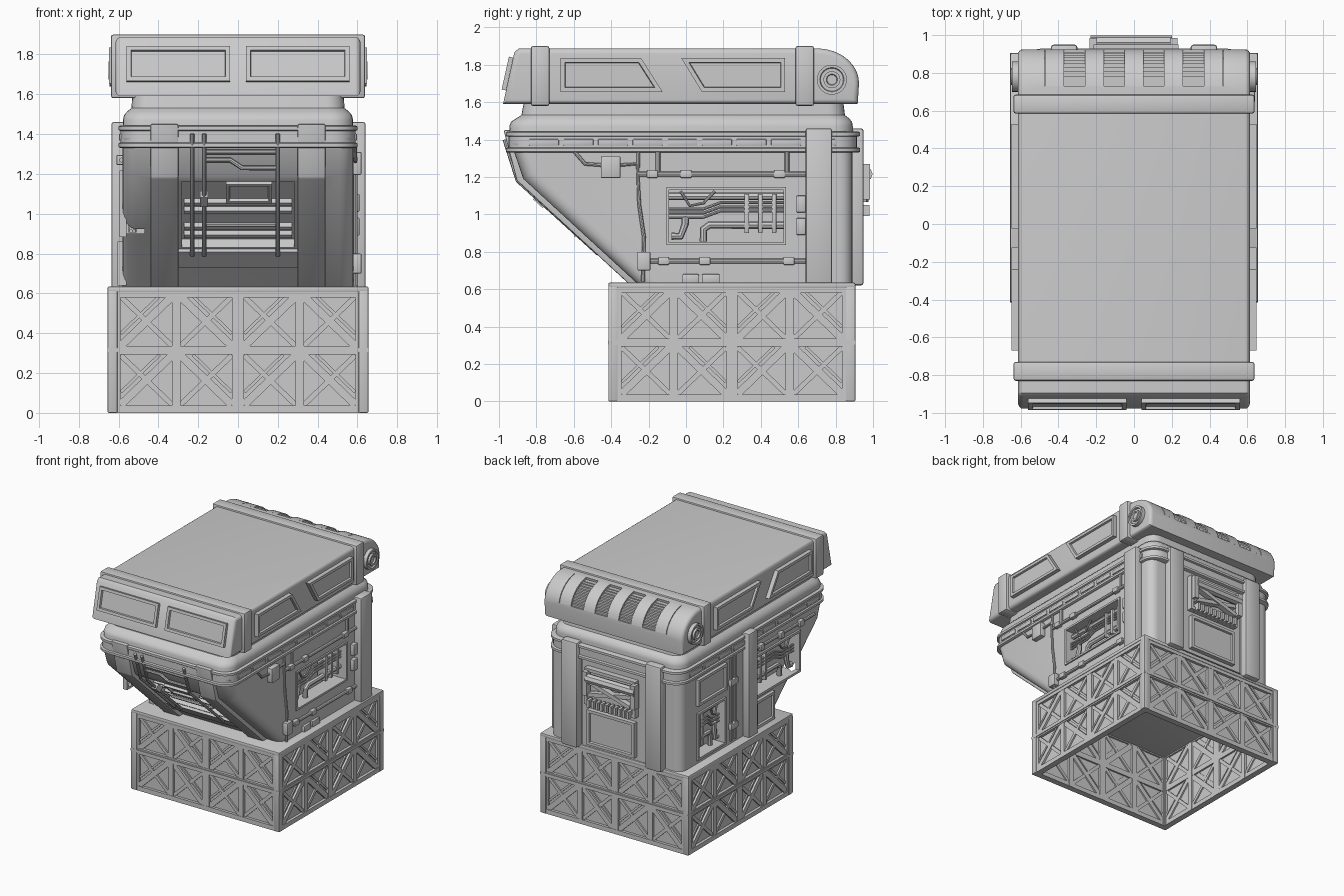
import bpy, bmesh, math
from mathutils import Vector, Matrix

if "Cube" in bpy.data.objects:
    bpy.data.objects.remove(bpy.data.objects["Cube"])

X, Y, Z = Vector((1, 0, 0)), Vector((0, 1, 0)), Vector((0, 0, 1))

def basis(o, u, v, w):
    M = Matrix((u, v, w)).transposed().to_4x4()
    M.translation = Vector(o)
    return M

I4 = Matrix()
SIDE = {s: basis((0, 0, 0), Y, Z, X * s) for s in (1, -1)}      # local: y, z, outward
BACK = basis((0, 0, 0), X, Z, Y)
sv = Vector((0, -.736, .677))
SLANT = basis((0, -.25, .62), X, sv, X.cross(sv))               # lower sloping front
cv = Vector((0, .06, .27)).normalized()
CAPF = basis((0, -.942, 1.75), X, cv, X.cross(cv))              # leaning cap front

def finish(name, bm, bevel=0, segs=2):
    bmesh.ops.recalc_face_normals(bm, faces=bm.faces)
    if bevel:
        bmesh.ops.bevel(bm, geom=bm.edges[:], offset=bevel, segments=segs, profile=.5, affect='EDGES')
    me = bpy.data.meshes.new(name)
    bm.to_mesh(me)
    bm.free()
    ob = bpy.data.objects.new(name, me)
    bpy.context.collection.objects.link(ob)
    return ob

def add_box(bm, M, u, v, w, ang=0):
    c = Vector(((u[0] + u[1]) / 2, (v[0] + v[1]) / 2, (w[0] + w[1]) / 2))
    S = Matrix.Diagonal((u[1] - u[0], v[1] - v[0], w[1] - w[0], 1))
    bmesh.ops.create_cube(bm, size=1, matrix=M @ Matrix.Translation(c) @ Matrix.Rotation(ang, 4, 'Z') @ S)

def boxes(name, items, M=I4, bevel=.006):
    bm = bmesh.new()
    for it in items:
        add_box(bm, M, *it)
    return finish(name, bm, bevel)

def ring(bm, M, u, v, w, t):
    for a in ((u[0] - t, u[0]), (u[1], u[1] + t)):
        add_box(bm, M, a, (v[0] - t, v[1] + t), w)
    for b in ((v[0] - t, v[0]), (v[1], v[1] + t)):
        add_box(bm, M, u, b, w)

def prism(bm, M, pts, w0, w1):
    lo = [bm.verts.new(M @ Vector((a, b, w0))) for a, b in pts]
    hi = [bm.verts.new(M @ Vector((a, b, w1))) for a, b in pts]
    n = len(pts)
    fs = [bm.faces.new(lo[::-1]), bm.faces.new(hi)]
    fs += [bm.faces.new((lo[i], lo[(i + 1) % n], hi[(i + 1) % n], hi[i])) for i in range(n)]
    bmesh.ops.recalc_face_normals(bm, faces=fs)
    return fs[1]

def panel(bm, M, pts, w0, w1, inset=.022, depth=.015):
    f = prism(bm, M, pts, w0, w1)
    bmesh.ops.inset_region(bm, faces=[f], thickness=inset, use_even_offset=True)
    bmesh.ops.inset_region(bm, faces=[f], thickness=.004, use_even_offset=True)
    bmesh.ops.translate(bm, verts=f.verts[:], vec=M.to_3x3() @ Vector((0, 0, -depth)))

def rect(u0, u1, v0, v1):
    return [(u0, v0), (u1, v0), (u1, v1), (u0, v1)]

def loft(name, secs):
    # stacked rounded rectangles: z, half width, y front, y back, corner radius
    bm, rows = bmesh.new(), []
    for z, hx, y0, y1, r in secs:
        row = []
        for k, (cx, cy) in enumerate(((hx - r, y1 - r), (r - hx, y1 - r), (r - hx, y0 + r), (hx - r, y0 + r))):
            for j in range(7):
                a = math.pi / 2 * (k + j / 6)
                row.append(bm.verts.new((cx + r * math.cos(a), cy + r * math.sin(a), z)))
        rows.append(row)
    for a, b in zip(rows, rows[1:]):
        for i in range(28):
            bm.faces.new((a[i], a[(i + 1) % 28], b[(i + 1) % 28], b[i]))
    bm.faces.new(rows[0]); bm.faces.new(rows[-1])
    return finish(name, bm)

def pipes(name, M, paths, r):
    cu = bpy.data.curves.new(name, 'CURVE')
    cu.dimensions, cu.bevel_depth, cu.bevel_resolution, cu.use_fill_caps = '3D', r, 2, True
    for p in paths:
        sp = cu.splines.new('POLY')
        sp.points.add(len(p) - 1)
        for q, c in zip(sp.points, p):
            q.co = (*(M @ Vector(c)), 1)
    tmp = bpy.data.objects.new(name + "_path", cu)
    bpy.context.collection.objects.link(tmp)
    bpy.context.view_layer.update()
    me = bpy.data.meshes.new_from_object(tmp.evaluated_get(bpy.context.evaluated_depsgraph_get()))
    bpy.data.objects.remove(tmp)
    ob = bpy.data.objects.new(name, me)
    bpy.context.collection.objects.link(ob)

def cut(ob, bm):
    c = finish("cutter", bm)
    c.hide_render = True
    m = ob.modifiers.new("cut", 'BOOLEAN')
    m.object, m.operation, m.solver = c, 'DIFFERENCE', 'EXACT'
    bpy.context.view_layer.update()
    me = bpy.data.meshes.new_from_object(ob.evaluated_get(bpy.context.evaluated_depsgraph_get()))
    ob.modifiers.clear()
    ob.data = me
    bpy.data.objects.remove(c)

# Truss base: four walls of braced cells on thin backing sheets
bm = bmesh.new()
for o, u, w in (((0, -.41, 0), X, -Y), ((0, .90, 0), X, Y), ((.65, .245, 0), Y, X), ((-.65, .245, 0), Y, -X)):
    M = basis(o, u, Z, w)
    add_box(bm, M, (-.63, .63), (.01, .61), (-.034, -.022))
    for c, h in ((0, .03), (-.31, .022), (.31, .022), (-.62, .03), (.62, .03)):
        add_box(bm, M, (c - h, c + h), (0, .62), (-.05, -.002))
    for z, h in ((.018, .018), (.315, .022), (.6, .02)):
        add_box(bm, M, (-.62, .62), (z - h, z + h), (-.048, 0))
    for i, c in enumerate((-.46, -.16, .16, .46)):
        for z in (.165, .46):
            a = math.atan2(.26, .27) * (1 if i % 2 == 0 else -1)
            add_box(bm, M, (c - .18, c + .18), (z - .02, z + .02), (-.046, -.005), a)
            add_box(bm, M, (c - .18, c + .18), (z - .013, z + .013), (-.044, -.01), -a)
            dx, dz = -.045 * math.sin(a), .045 * math.cos(a)
            add_box(bm, M, (c + dx - .135, c + dx + .135), (z + dz - .008, z + dz + .008), (-.04, -.012), a)
finish("truss_walls", bm)
boxes("base_plate", [((-.655, .655), (-.415, .905), (.605, .635)),
                     ((-.64, .64), (-.40, .89), (.59, .61))], bevel=.008)
bm = bmesh.new()
ring(bm, I4, (-.63, .63), (-.39, .88), (.305, .325), .026)
finish("base_mid_rail", bm)
boxes("base_corner_posts", [((x - .025, x + .025), (y - .025, y + .025), (0, .62))
                            for x in (-.63, .63) for y in (-.39, .88)])

# Main hull with sloping front
bm = bmesh.new()
prism(bm, SIDE[1], [(-.935, 1.38), (-.87, 1.19), (-.25, .62), (.89, .62), (.89, 1.38)], -.58, .58)
ed = [e for e in bm.edges if abs(e.verts[0].co.z - e.verts[1].co.z) > .1]
bmesh.ops.bevel(bm, geom=ed, offset=.07, segments=5, profile=.5, affect='EDGES')
hull = finish("hull", bm)
bm = bmesh.new()
add_box(bm, SIDE[1], (-.09, .52), (.85, 1.13), (.47, .7))
add_box(bm, SIDE[-1], (-.58, -.05), (.90, 1.20), (.47, .7))
add_box(bm, SIDE[-1], (.36, .68), (.68, 1.02), (.49, .7))
add_box(bm, SLANT, (-.28, .28), (.31, .80), (-.06, .2))
cut(hull, bm)

# Shoulder, neck and belt rails
loft("shoulder", [(1.34, .575, -.935, .89, .11), (1.47, .578, -.945, .892, .11), (1.495, .572, -.935, .888, .11),
                  (1.515, .555, -.905, .87, .1), (1.53, .535, -.88, .85, .09), (1.61, .53, -.865, .84, .09)])
loft("belt_core", [(1.335, .59, -.95, .915, .12), (1.435, .59, -.95, .915, .12)])
for n, z in (("upper", 1.415), ("lower", 1.33)):
    loft(n + "_belt_rail", [(z, .59, -.955, .92, .12), (z + .005, .6, -.962, .93, .12),
                            (z + .023, .6, -.962, .93, .12), (z + .028, .59, -.955, .92, .12)])
for s in (1, -1):
    boxes("belt_slots", [((-.84 + i * .185, -.68 + i * .185), (1.368, 1.402), (.58, .597)) for i in range(9)],
          SIDE[s], .004)

# Straps: bent front pair, rear pair, one on each flank
bm = bmesh.new()
for x in (-.44, .30):
    prism(bm, SIDE[1], [(-.975, 1.45), (-.905, 1.18), (-.275, .60), (-.2, .60), (-.85, 1.20), (-.90, 1.45)], x, x + .14)
finish("front_straps", bm, .008)
boxes("rear_straps", [((x, x + .14), (.85, .95), (.62, 1.46)) for x in (-.44, .30)], bevel=.015)
boxes("right_strap", [((.55, .64), (.64, .78), (.62, 1.46))], bevel=.01)
boxes("left_strap", [((-.635, -.55), (0, .11), (.62, 1.46))], bevel=.01)

# Cap with rounded rear
def arc(k, a0=0, a1=90, n=10):
    return [(.70 + .225 * k * math.cos(t), 1.70 + .187 * k * math.sin(t))
            for t in (math.radians(a0 + (a1 - a0) * i / n) for i in range(n + 1))]
bm = bmesh.new()
prism(bm, SIDE[1], [(-.978, 1.59), (-.918, 1.865), (-.895, 1.887)] + arc(1)[::-1] + [(.918, 1.59)], -.615, .615)
ed = [e for e in bm.edges if abs(e.verts[0].co.x - e.verts[1].co.x) < .01]
bmesh.ops.bevel(bm, geom=ed, offset=.028, segments=4, profile=.5, affect='EDGES')
cap = finish("cap", bm)
bm = bmesh.new()
prism(bm, SIDE[1], arc(.8, 8, 82) + arc(1.2, 8, 82)[::-1], -.475, .475)
cut(cap, bm)
boxes("cap_bands", [((-.638, .638), (y, y + .1), (1.58, 1.9)) for y in (-.83, .585)], bevel=.012)

# Rear vent ribs and fins
bm = bmesh.new()
for x in (-.42, -.21, 0, .21, .42):
    prism(bm, SIDE[1], arc(.75, 8, 82) + arc(1.0, 8, 82)[::-1], x - .05, x + .05)
finish("vent_ribs", bm)
bm = bmesh.new()
for y, z in arc(.87, 12, 78, 9):
    add_box(bm, I4, (-.47, .47), (y - .03, y + .02), (z - .007, z + .007))
finish("vent_fins", bm)

# Cap windows and round side hubs
bm = bmesh.new()
for x in (-.56, .04):
    panel(bm, CAPF, rect(x, x + .52, -.09, .09), -.02, .025)
for s in (1, -1):
    panel(bm, SIDE[s], [(-.67, 1.655), (-.125, 1.655), (-.24, 1.835), (-.67, 1.835)], .59, .648)
    panel(bm, SIDE[s], [(.085, 1.655), (.53, 1.655), (.53, 1.835), (-.025, 1.835)], .59, .648)
finish("cap_windows", bm)
bm = bmesh.new()
for s in (1, -1):
    for r, w in ((.08, .645), (.045, .65)):
        c = [(.78 + r * math.cos(i * math.pi / 16), 1.72 + r * math.sin(i * math.pi / 16)) for i in range(32)]
        panel(bm, SIDE[s], c, .58, w, .015, .012)
finish("side_hubs", bm)

# Right flank: opening frame, pipes, cable run and boxes
R = SIDE[1]
bm = bmesh.new()
ring(bm, R, (-.09, .52), (.85, 1.13), (.56, .592), .015)
finish("right_opening_frame", bm)
pipes("right_rails", R, [[(-.25, 1.215, .59), (.65, 1.215, .59)], [(-.2, .75, .59), (.65, .75, .59)],
                         [(-.15, 1.21, .585), (-.15, 1.35, .585)], [(.54, 1.21, .585), (.54, 1.35, .585)]], .013)
boxes("right_rail_clamps", [((y - .03, y + .03), (z - .02, z + .02), (.57, .61))
                            for y, z in ((-.18, 1.215), (0, 1.215), (.5, 1.215), (-.12, .75), (.1, .75), (.55, .75))], R)
pipes("right_cables", R, [[(-.60, 1.34, .585), (-.54, 1.27, .59), (-.40, 1.26, .59), (-.26, 1.27, .59), (-.25, 1.05, .59),
                           (-.225, .88, .59), (-.23, .64, .59)], [(-.255, 1.34, .585), (-.255, 1.25, .59)]], .01)
boxes("right_boxes", [((-.455, -.35), (1.195, 1.31), (.56, .62)), ((-.26, -.19), (.70, .80), (.56, .62)),
                      ((.59, .64), (.89, .98), (.56, .61)), ((.59, .64), (1.01, 1.1), (.56, .61)),
                      ((-.02, .07), (.63, .68), (.56, .6)), ((.085, .18), (.63, .68), (.56, .6))], R)

def works(name, s, y0, y1, z0, z1):
    # pipework filling an opening
    M, d, h = SIDE[s], y1 - y0, z1 - z0
    f = lambda *p: [(y0 + a * d, z0 + b * h, w) for a, b, w in p]
    pipes(name + "_thick_pipes", M, [f((.02, .12, .53), (.1, .12, .53), (.14, .35, .53), (.14, .5, .53)),
          f((.3, .02, .53), (.3, .25, .53), (.35, .33, .53), (1, .33, .53)), f((0, .88, .52), (1, .88, .52))], .02)
    pipes(name + "_thin_pipes", M, [f((0, b, .54), (.3, b, .54), (.45, b + .12, .54), (1, b + .12, .54))
          for b in (.48, .56, .64)] + [f((.1, .98, .55), (.18, .7, .55), (.3, .75, .55), (.4, .98, .55))], .008)
    boxes(name + "_fittings", [((y0 + a * d - .012, y0 + a * d + .012), (z0 + .05, z1 - .02), (.48, .555))
                               for a in (.68, .8, .92)], M, .004)
works("right", 1, -.09, .52, .85, 1.13)
works("left_front", -1, -.58, -.05, .90, 1.20)
works("left_rear", -1, .36, .68, .68, 1.02)

# Left flank: frames, raised panels and rails
L = SIDE[-1]
bm = bmesh.new()
ring(bm, L, (-.58, -.05), (.90, 1.20), (.56, .595), .018)
ring(bm, L, (.36, .68), (.68, 1.02), (.56, .595), .018)
panel(bm, L, rect(.34, .70, 1.10, 1.31), .56, .605)
panel(bm, L, rect(-.26, -.02, .64, .86), .56, .605)
finish("left_panels", bm)
pipes("left_rails", L, [[(-.78, 1.27, .585), (0, 1.27, .585)], [(.22, .66, .585), (.22, 1.33, .585)],
                        [(.27, .66, .585), (.27, 1.33, .585)]], .012)
boxes("left_clamps", [((y - .025, y + .025), (1.245, 1.295), (.57, .61)) for y in (-.6, -.35, -.1)]
      + [((.2, .29), (z, z + .05), (.57, .605)) for z in (.75, 1.1)], L)

# Sloping front: rods, crossbar, access panel and louvres
pipes("front_rods", I4, [[(x, -.97, 1.40), (x, -.90, 1.18), (x, -.47, .79)] for x in (-.23, -.17, .2)], .011)
pipes("front_cross_pipes", SLANT, [[(-.16, .48, 0), (.2, .48, 0)]], .012)
pipes("front_upper_pipes", I4, [[(-.16, -.93, 1.31), (.2, -.93, 1.31)],
                                [(-.16, -.92, 1.27), (-.04, -.92, 1.27), (.02, -.91, 1.23), (.2, -.91, 1.23)]], .012)
bm = bmesh.new()
add_box(bm, SLANT, (-.3, .3), (.18, .30), (-.02, .02))
panel(bm, SLANT, rect(-.06, .17, .66, .80), -.06, .02, .015)
for v in (.36, .42, .54, .60):
    add_box(bm, SLANT, (-.27, .27), (v - .01, v + .01), (-.07, -.03))
add_box(bm, SLANT, (-.19, -.15), (.66, .73), (0, .045))
finish("front_fittings", bm)

# Back: cover plate, roller unit with teeth and braces, lower hatch
bm = bmesh.new()
prism(bm, BACK, rect(-.28, .28, .64, 1.33), .86, .905)
panel(bm, BACK, rect(-.20, .22, .67, .95), .88, .94)
ring(bm, BACK, (-.19, .21), (1.02, 1.26), (.88, .95), .025)
for i in range(10):
    add_box(bm, BACK, (-.18 + i * .039, -.158 + i * .039), (.99, 1.05), (.93, .98))
add_box(bm, BACK, (-.19, .21), (1.125, 1.155), (.93, .975), .3)
add_box(bm, BACK, (-.19, .21), (1.105, 1.135), (.92, .965), -.2)
for x in (-.235, .19):
    add_box(bm, BACK, (x, x + .04), (1.08, 1.27), (.93, .985))
finish("rear_unit", bm)
pipes("rear_roller", BACK, [[(-.23, 1.215, .962), (.2, 1.215, .962)]], .036)

# Smooth shading with sharp edges kept
for ob in bpy.context.scene.objects:
    ob.select_set(ob.type == 'MESH')
bpy.context.view_layer.objects.active = cap
bpy.ops.object.shade_smooth_by_angle(angle=math.radians(35))
